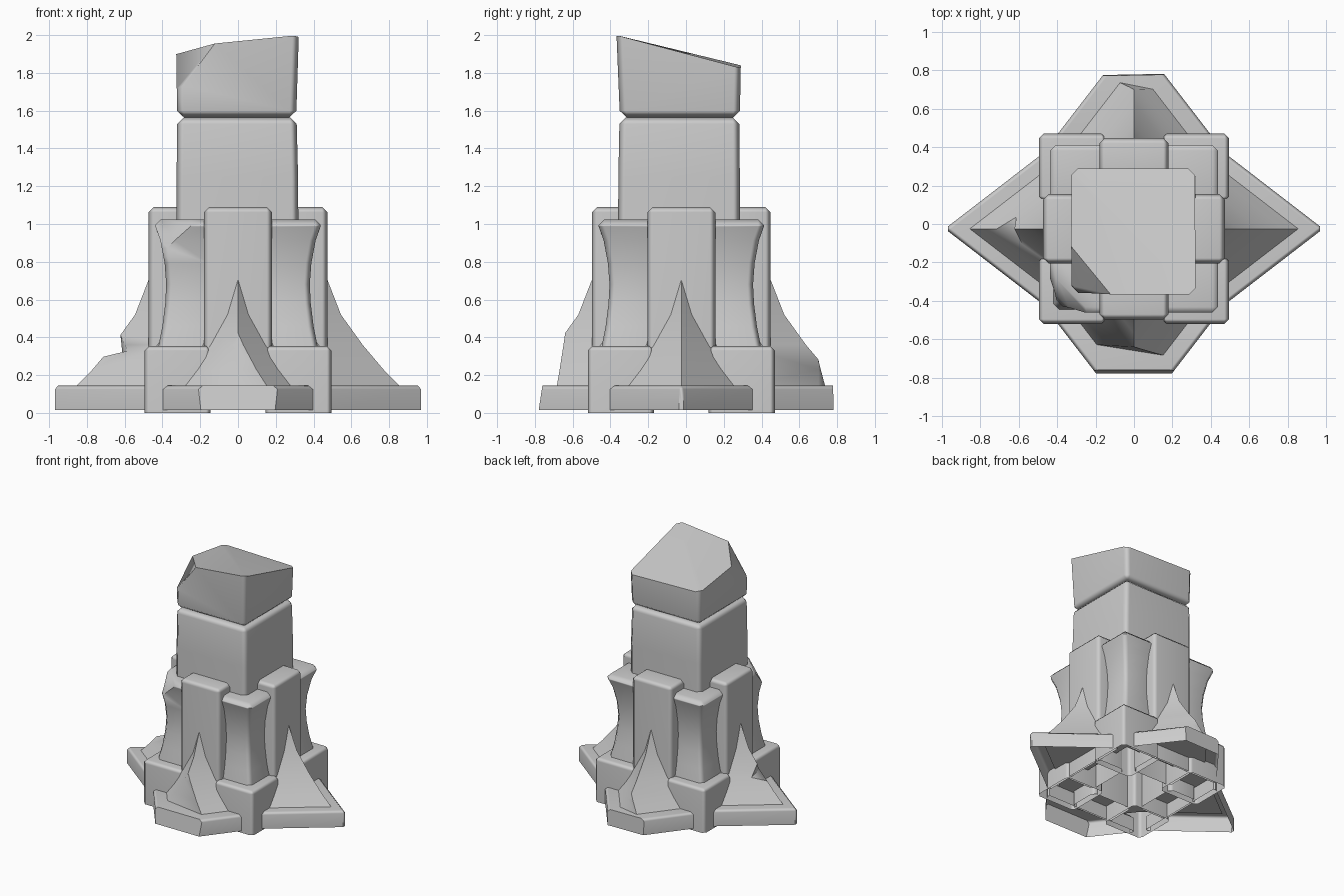
import bpy, bmesh, math
from mathutils import Vector, Matrix

if "Cube" in bpy.data.objects:
    bpy.data.objects.remove(bpy.data.objects["Cube"])

CENTRE = Matrix.Translation((0, -0.025, 0))


def turn(k):
    """Quarter turns about the tower axis."""
    return CENTRE @ Matrix.Rotation(math.radians(90 * k), 4, 'Z')


def rect(x0, x1, y0, y1, z):
    return [(x0, y0, z), (x1, y0, z), (x1, y1, z), (x0, y1, z)]


def cut(bm, point, normal):
    """Slice off everything beyond a plane and close the break."""
    geom = bm.verts[:] + bm.edges[:] + bm.faces[:]
    res = bmesh.ops.bisect_plane(bm, geom=geom, dist=1e-5, plane_co=Vector(point),
                                 plane_no=Vector(normal).normalized(), clear_outer=True)
    edges = [e for e in res['geom_cut'] if isinstance(e, bmesh.types.BMEdge)]
    bmesh.ops.holes_fill(bm, edges=edges, sides=0)


def loft(name, rings, bevel=0.0, cuts=(), matrix=None, open_bottom=False):
    """Stack rings into a solid, bevel its hard edges, break it with planes."""
    bm = bmesh.new()
    rows = [[bm.verts.new(p) for p in ring] for ring in rings]
    n = len(rows[0])
    for a, b in zip(rows, rows[1:]):
        for i in range(n):
            j = (i + 1) % n
            bm.faces.new((a[i], a[j], b[j], b[i]))
    bm.faces.new(rows[-1])
    bm.faces.new(rows[0][::-1])
    bmesh.ops.recalc_face_normals(bm, faces=bm.faces[:])
    zmin = min(v.co.z for v in bm.verts)
    if bevel:
        hard = [e for e in bm.edges if e.calc_face_angle() > 0.6
                and not (open_bottom and all(v.co.z < zmin + 1e-4 for v in e.verts))]
        bmesh.ops.bevel(bm, geom=hard, offset=bevel, segments=1, profile=0.5,
                        affect='EDGES', clamp_overlap=True)
    for point, normal in cuts:
        cut(bm, point, normal)
    bmesh.ops.recalc_face_normals(bm, faces=bm.faces[:])
    if open_bottom:
        low = [f for f in bm.faces if all(v.co.z < zmin + 1e-3 for v in f.verts)]
        bmesh.ops.delete(bm, geom=low, context='FACES')
    if matrix:
        bm.transform(matrix)
    me = bpy.data.meshes.new(name)
    bm.to_mesh(me)
    bm.free()
    for p in me.polygons:
        p.use_smooth = True
    me.set_sharp_from_angle(angle=math.radians(50))
    ob = bpy.data.objects.new(name, me)
    bpy.context.collection.objects.link(ob)
    return ob


def weighted(ob):
    ob.modifiers.new("weighted", 'WEIGHTED_NORMAL').keep_sharp = True


# Shaft: lower block and broken top block
weighted(loft("shaft_block",
              [rect(-.325, .32, -.36, .285, .9), rect(-.325, .318, -.358, .285, 1.25),
               rect(-.322, .31, -.352, .282, 1.565)], .035, open_bottom=True))

ridge_a, ridge_b = Vector((.32, -.37, 2.0)), Vector((-.33, .29, 1.84))


def top_plane(p):
    n = (ridge_b - ridge_a).cross(Vector(p) - ridge_a)
    return (ridge_a, n if n.z > 0 else -n)


def plane3(a, b, c, outward):
    a, b, c = Vector(a), Vector(b), Vector(c)
    n = (b - a).cross(c - a)
    return (a, n if n.dot(Vector(outward)) > 0 else -n)


top_chip = plane3((-.33, -.10, 1.91), (-.12, -.37, 1.955), (-.29, -.36, 1.73), (-1, -1, 1))
weighted(loft("broken_top_block",
              [rect(-.322, .308, -.35, .285, 1.565), rect(-.33, .325, -.372, .295, 2.1)], .035,
              [top_plane((.32, .29, 1.825)), top_plane((-.12, -.36, 1.955)), top_chip]))

# Corner columns with a narrow waist, standing on corner bases
profile = [(.425, .30), (.42, .36), (.40, .46), (.385, .58), (.38, .68),
           (.388, .79), (.41, .91), (.437, .985), (.437, 1.025)]
column_chip = plane3((-.44, -.255, 1.02), (-.27, -.435, 1.0), (-.415, -.405, .85), (-1, -1, 1))
for k in range(4):
    column = loft(f"corner_column_{k}", [rect(.12, r, .12, r, z) for r, z in profile], .03,
                  matrix=turn(k), open_bottom=True)
    if k == 2:  # chipped front left corner
        bm = bmesh.new()
        bm.from_mesh(column.data)
        cut(bm, *column_chip)
        bm.to_mesh(column.data)
        bm.free()
        column.data.set_sharp_from_angle(angle=math.radians(50))
    weighted(column)
    weighted(loft(f"corner_base_{k}", [rect(.145, .495, .145, .495, z) for z in (0, .355)], .025,
                  matrix=turn(k), open_bottom=True))

# Pilasters on each face
for k in range(4):
    weighted(loft(f"pilaster_{k}", [rect(.22, .473, -.18, .18, z) for z in (.015, 1.09)], .028,
                  matrix=turn(k), open_bottom=True))

# Pointed foot plates and curved buttresses; front and back ones lost their tips
SLOPE = .77


def wedge(tip, back, z):
    w = (tip - back) * SLOPE
    return [(tip, 0, z), (back, w, z), (back, -w, z)]


plate_cuts = {0: ((.972, 0, .08), (1, 0, 0)), 1: ((.802, 0, .08), (1, .02, .03)),
              2: ((.972, 0, .08), (1, 0, 0)), 3: ((.745, 0, .08), (1, 0, .15))}
flare_cuts = {1: [((.735, 0, .22), (1, -.2, .15))], 3: [((.615, 0, .42), (1, -.16, .07))]}
flare = [(.87, .13), (.77, .23), (.66, .36), (.545, .52), (.475, .70)]
for k in range(4):
    tip = .985 if k % 2 == 0 else 1.01
    weighted(loft(f"foot_plate_{k}", [wedge(tip, .46, z) for z in (.015, .145)], .02,
                  [plate_cuts[k]], turn(k), open_bottom=True))
    buttress = loft(f"buttress_{k}", [wedge(r, .3, z) for r, z in flare],
                    cuts=flare_cuts.get(k, ()), matrix=turn(k))
    if k == 2:  # notch broken out of the left ridge
        notch = loft("notch_cutter", [rect(-.2, .2, -.3, .3, z) for z in (0, .4)],
                     matrix=Matrix.Translation((-.80, -.02, .275))
                     @ Matrix.Rotation(math.radians(-14), 4, 'Y')
                     @ Matrix.Rotation(math.radians(12), 4, 'Z'))
        notch.hide_render = True
        notch.hide_set(True)
        mod = buttress.modifiers.new("notch", 'BOOLEAN')
        mod.operation, mod.object, mod.solver = 'DIFFERENCE', notch, 'EXACT'
